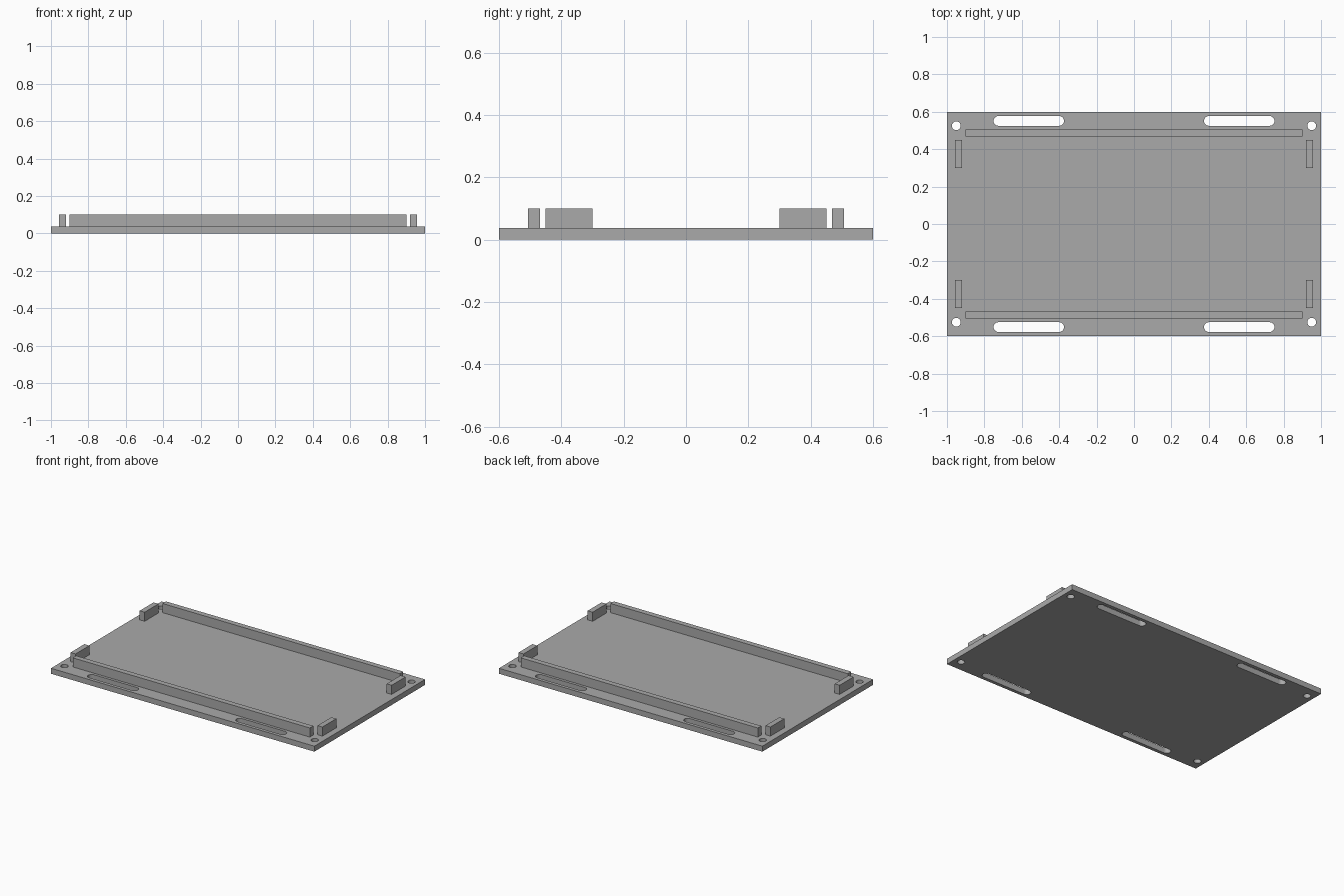
import bpy, bmesh, math

cube = bpy.data.objects.get("Cube")
if cube:
    bpy.data.objects.remove(cube, do_unlink=True)

PLATE_H, TOP = 0.0375, 0.1
SIGNS = [(sx, sy) for sx in (-1, 1) for sy in (-1, 1)]

grey = bpy.data.materials.new("plain grey")
grey.use_nodes = True
colour = (0.4, 0.4, 0.4, 1)
grey.diffuse_color = colour
grey.node_tree.nodes["Principled BSDF"].inputs["Base Color"].default_value = colour


def make_object(name, bm):
    bmesh.ops.recalc_face_normals(bm, faces=bm.faces)
    mesh = bpy.data.meshes.new(name)
    bm.to_mesh(mesh)
    bm.free()
    mesh.materials.append(grey)
    obj = bpy.data.objects.new(name, mesh)
    bpy.context.collection.objects.link(obj)
    return obj


def box(name, x, y, z0, z1, width, depth):
    bm = bmesh.new()
    bmesh.ops.create_cube(bm, size=1)
    bmesh.ops.scale(bm, vec=(width, depth, z1 - z0), verts=bm.verts)
    bmesh.ops.translate(bm, vec=(x, y, (z0 + z1) / 2), verts=bm.verts)
    return make_object(name, bm)


def add_rounded_prism(bm, x, y, radius, straight=0, segments=32):
    """Upright prism: a circle, stretched to a slot along x by 'straight'."""
    verts = []
    for half in (0, 1):
        shift = straight / 2 * (-1 if half else 1)
        for i in range(segments // 2 + (1 if straight else 0)):
            a = -math.pi / 2 + math.pi * half + math.tau * i / segments
            verts.append(bm.verts.new((x + shift + radius * math.cos(a),
                                       y + radius * math.sin(a), -0.1)))
    face = bm.faces.new(verts)
    grown = bmesh.ops.extrude_face_region(bm, geom=[face])["geom"]
    bmesh.ops.translate(bm, vec=(0, 0, 0.3),
                        verts=[g for g in grown if isinstance(g, bmesh.types.BMVert)])


# Base plate with corner screw holes and long slots
plate = box("base_plate", 0, 0, 0, PLATE_H, 2, 1.2)
bm = bmesh.new()
for sx, sy in SIGNS:
    add_rounded_prism(bm, sx * 0.95, sy * 0.525, 0.0235)
    add_rounded_prism(bm, sx * 0.5625, sy * 0.551, 0.026, straight=0.325)
cutter = make_object("hole_cutter", bm)
cutter.hide_render = True

cut = plate.modifiers.new("holes", "BOOLEAN")
cut.object = cutter
cut.operation = "DIFFERENCE"
cut.solver = "EXACT"
bpy.context.view_layer.objects.active = plate
plate.select_set(True)
bpy.ops.object.modifier_apply(modifier=cut.name)
bpy.data.objects.remove(cutter, do_unlink=True)
bpy.ops.object.shade_smooth_by_angle(angle=math.radians(30))

# Long rails along the front and back
for sy, side in ((-1, "front"), (1, "back")):
    box(side + "_rail", 0, sy * 0.4875, PLATE_H, TOP, 1.8, 0.0375)

# Short end tabs near the corners
for sx, sy in SIGNS:
    name = ("back" if sy > 0 else "front") + ("_left" if sx > 0 else "_right") + "_tab"
    box(name, sx * 0.9375, sy * 0.375, PLATE_H, TOP, 0.0375, 0.15)
